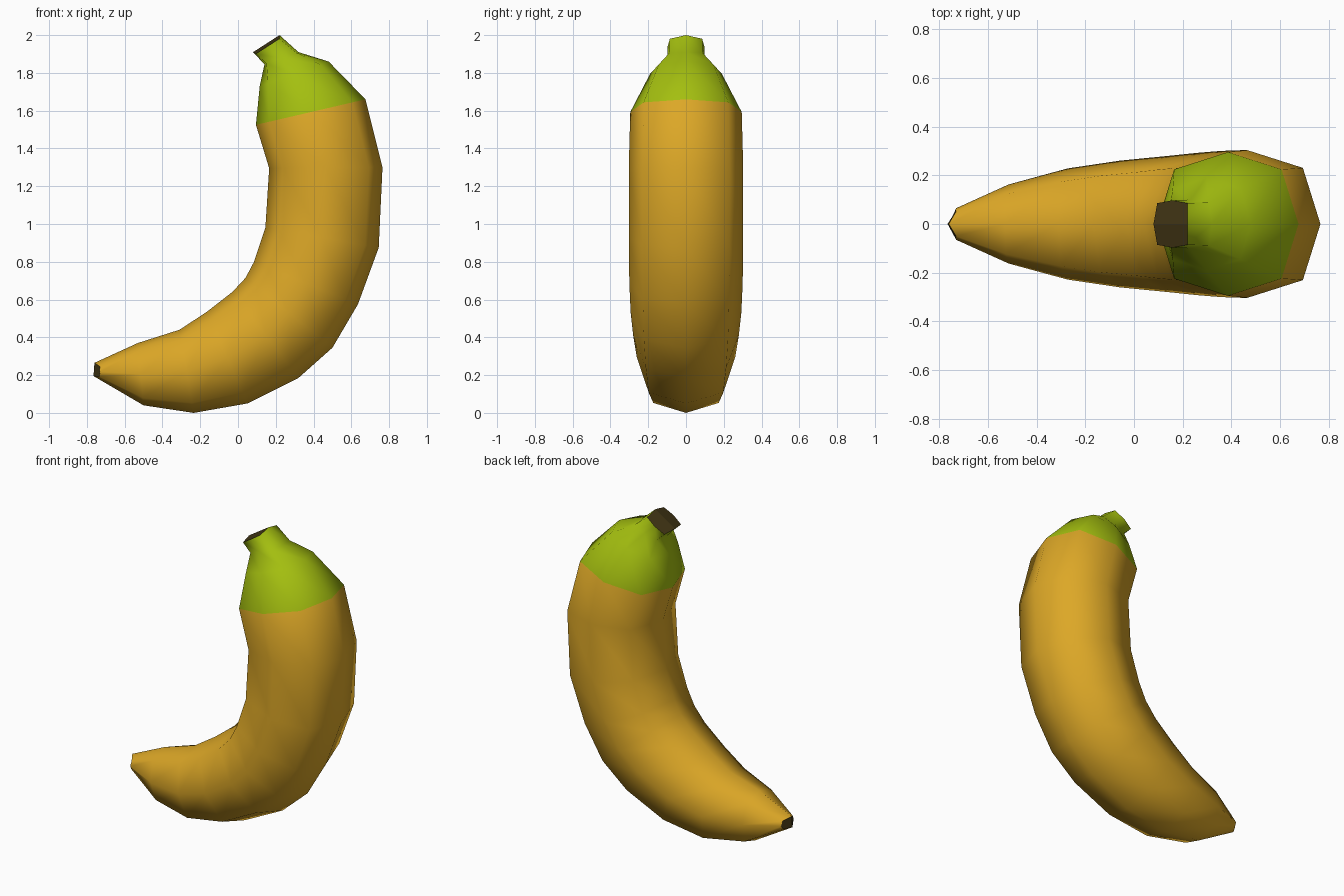
import bpy, bmesh, math

if "Cube" in bpy.data.objects:
    bpy.data.objects.remove(bpy.data.objects["Cube"])

def material(name, rgb):
    m = bpy.data.materials.new(name)
    m.diffuse_color = (*rgb, 1)
    m.use_nodes = True
    m.node_tree.nodes["Principled BSDF"].inputs["Base Color"].default_value = m.diffuse_color
    return m

# rings along the fruit: inner x, z, outer x, z, half width
RINGS = [
    (0.08, 1.91, 0.22, 2.00, 0.097),
    (0.14, 1.845, 0.32, 1.91, 0.10),
    (0.115, 1.73, 0.48, 1.86, 0.19),
    (0.095, 1.525, 0.675, 1.66, 0.295),
    (0.165, 1.295, 0.765, 1.30, 0.303),
    (0.145, 0.98, 0.745, 0.875, 0.303),
    (0.085, 0.80, 0.635, 0.575, 0.30),
    (0.04, 0.715, 0.50, 0.345, 0.293),
    (-0.03, 0.64, 0.32, 0.185, 0.28),
    (-0.165, 0.535, 0.05, 0.05, 0.26),
    (-0.31, 0.44, -0.235, 0.0, 0.228),
    (-0.53, 0.37, -0.50, 0.04, 0.162),
    (-0.76, 0.265, -0.765, 0.195, 0.065),
]
LAST = len(RINGS) - 1
# the two cut ends bulge along their middle line: side points are set back
SETBACK = {0: (0.007, -0.014), LAST: (0.033, -0.012)}
SIDES = 8

bm = bmesh.new()
loops = []
for i, (xi, zi, xo, zo, w) in enumerate(RINGS):
    dx, dz = SETBACK.get(i, (0, 0))
    diag = 0.88 if i < 2 else 0.76          # squarer stem, rounder body
    ring = []
    for k in range(SIDES):
        a = math.tau * k / SIDES
        c, s = math.cos(a), math.sin(a)
        if k % 2:
            c, s = math.copysign(diag, c), math.copysign(diag, s)
        t = (1 + c) / 2                     # 0 inner edge, 1 outer edge
        b = min(1, abs(s) * 1.2)
        ring.append(bm.verts.new((xi + (xo - xi) * t + dx * b, w * s,
                                  zi + (zo - zi) * t + dz * b)))
    loops.append(ring)

# skin: green neck above the fourth ring, yellow below
for i in range(LAST):
    for k in range(SIDES):
        n = (k + 1) % SIDES
        f = bm.faces.new((loops[i][k], loops[i][n], loops[i + 1][n], loops[i + 1][k]))
        f.material_index = 1 if i < 3 else 0
        f.smooth = True

# dark cut ends, each in two halves meeting at a ridge
for ring in (loops[0], loops[LAST]):
    for half in (ring[:5], ring[4:] + ring[:1]):
        f = bm.faces.new(half)
        f.material_index = 2
        for e in f.edges:
            e.smooth = False

bmesh.ops.recalc_face_normals(bm, faces=bm.faces)
mesh = bpy.data.meshes.new("banana")
bm.to_mesh(mesh)
bm.free()
mesh.materials.append(material("ripe yellow", (0.72, 0.39, 0.02)))
mesh.materials.append(material("unripe green", (0.37, 0.52, 0.005)))
mesh.materials.append(material("dark brown", (0.05, 0.034, 0.007)))
bpy.context.collection.objects.link(bpy.data.objects.new("banana", mesh))
